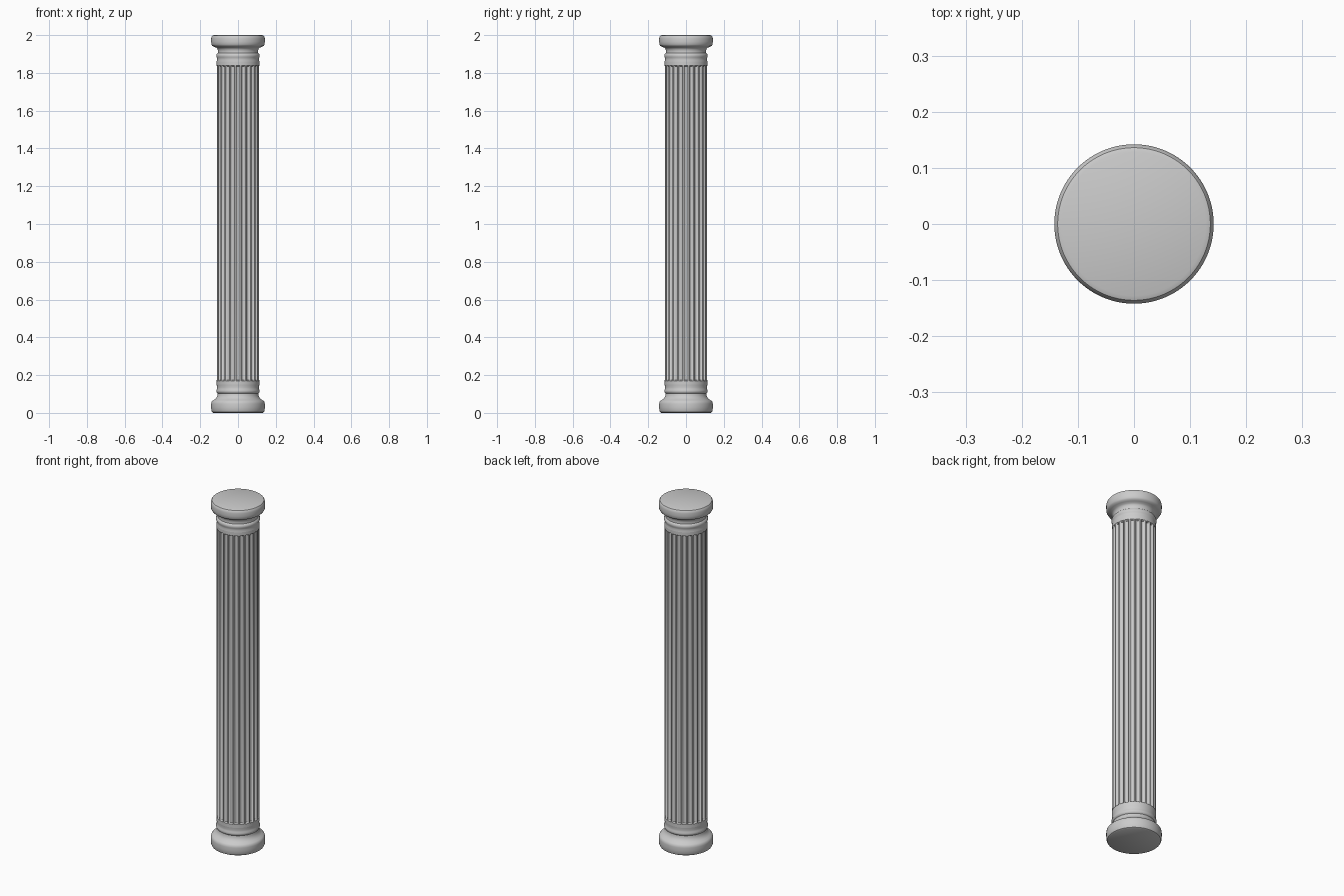
import bpy, bmesh, math

if "Cube" in bpy.data.objects:
    bpy.data.objects.remove(bpy.data.objects["Cube"])

FLUTES, PER = 24, 10
SEG = FLUTES * PER


def lathe(name, rings, cap_bottom, cap_top):
    """rings: list of (radius, z, flute depth)"""
    bm = bmesh.new()
    loops = []
    for r, z, depth in rings:
        loop = []
        for i in range(SEG):
            t = ((i % PER) - 1) / (PER - 2)  # flute across most of the step, fillet in the rest
            cut = depth * math.sin(math.pi * t) ** 0.7 if 0 < t < 1 else 0
            a = 2 * math.pi * (i - PER / 2) / SEG
            loop.append(bm.verts.new(((r - cut) * math.cos(a), (r - cut) * math.sin(a), z)))
        loops.append(loop)
    for lo, hi in zip(loops, loops[1:]):
        for i in range(SEG):
            j = (i + 1) % SEG
            bm.faces.new((lo[i], lo[j], hi[j], hi[i]))
    if cap_bottom:
        bm.faces.new(loops[0][::-1])
    if cap_top:
        bm.faces.new(loops[-1])
    me = bpy.data.meshes.new(name)
    bm.to_mesh(me)
    bm.free()
    ob = bpy.data.objects.new(name, me)
    bpy.context.collection.objects.link(ob)
    bpy.ops.object.select_all(action='DESELECT')
    ob.select_set(True)
    bpy.context.view_layer.objects.active = ob
    bpy.ops.object.shade_smooth_by_angle(angle=math.radians(35))
    return ob


# Base: rounded foot, concave neck, thin bead
base = [(0.130, 0), (0.137, 0.004), (0.141, 0.013), (0.142, 0.03), (0.142, 0.048),
        (0.140, 0.058), (0.134, 0.065), (0.124, 0.071), (0.115, 0.080), (0.109, 0.092),
        (0.108, 0.103), (0.112, 0.106), (0.115, 0.112), (0.115, 0.119), (0.112, 0.126),
        (0.111, 0.135), (0.113, 0.150)]
lathe("base", [(r, z, 0) for r, z in base], True, False)

# Fluted shaft
lathe("shaft", [(0.113, 0.150, 0), (0.113, 0.170, 0), (0.113, 0.175, 0.011),
                (0.113, 1.835, 0.011), (0.113, 1.840, 0), (0.113, 1.860, 0)], False, False)

# Capital: bead, neck and rounded top slab
capital = [(0.113, 1.860), (0.111, 1.872), (0.112, 1.880), (0.115, 1.886), (0.115, 1.894),
           (0.112, 1.901), (0.107, 1.905), (0.106, 1.915), (0.108, 1.926), (0.114, 1.933),
           (0.126, 1.938), (0.136, 1.943), (0.141, 1.951), (0.142, 1.965), (0.142, 1.982),
           (0.140, 1.991), (0.136, 1.997), (0.128, 2.0)]
lathe("capital", [(r, z, 0) for r, z in capital], False, True)
